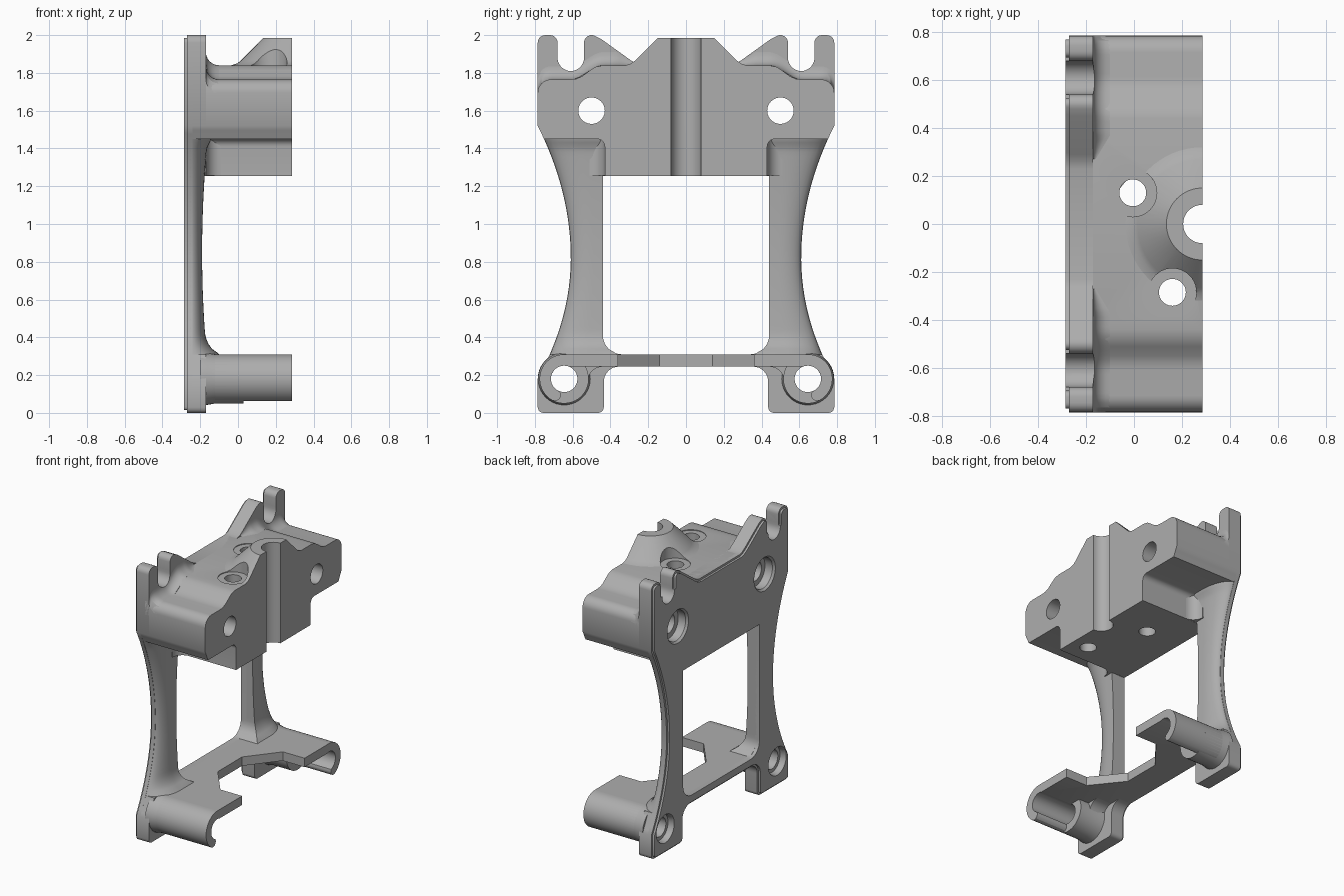
import bpy, bmesh
from math import sin, cos, pi, sqrt

old = bpy.data.objects.get("Cube")
if old:
    bpy.data.objects.remove(old)

grey = bpy.data.materials.new("machined grey")
grey.use_nodes = True
GREY = (0.42, 0.42, 0.42, 1)
grey.diffuse_color = GREY
grey.node_tree.nodes["Principled BSDF"].inputs["Base Color"].default_value = GREY
parts, cutters = [], []


def loft(name, sections, group=parts, chamfer=0):
    """Skin a row of matching closed sections and cap both ends."""
    bm = bmesh.new()
    rings = [[bm.verts.new(p) for p in s] for s in sections]
    n = len(rings[0])
    for a, b in zip(rings, rings[1:]):
        for i in range(n):
            bm.faces.new((a[i], a[(i + 1) % n], b[(i + 1) % n], b[i]))
    cap = bm.faces.new(rings[0])
    bm.faces.new(rings[-1][::-1])
    bmesh.ops.recalc_face_normals(bm, faces=bm.faces)
    if chamfer:
        bmesh.ops.bevel(bm, geom=cap.edges[:], offset=chamfer, segments=2,
                        affect='EDGES', clamp_overlap=False)
    me = bpy.data.meshes.new(name)
    bm.to_mesh(me)
    bm.free()
    me.materials.append(grey)
    ob = bpy.data.objects.new(name, me)
    bpy.context.scene.collection.objects.link(ob)
    ob.hide_render = group is cutters
    group.append(ob)
    return ob


def prism_x(name, pts, x0, x1, group=parts, chamfer=0):
    return loft(name, [[(x, y, z) for y, z in pts] for x in (x0, x1)], group, chamfer)


def mirrored(half):
    return half + [(-y, z) for y, z in reversed(half) if y > 0]


def arc(cy, cz, r, a0, a1, n=10):
    return [(cy + r * cos(pi / 180 * (a0 + (a1 - a0) * i / n)),
             cz + r * sin(pi / 180 * (a0 + (a1 - a0) * i / n))) for i in range(n + 1)]


def bore(name, centre, axis, stations):
    """Stepped round cutter along x or z."""
    secs = []
    for t, r in stations:
        ring = arc(*centre, r, 0, 360, 40)[:-1]
        secs.append([(t, u, v) if axis == 'x' else (u, v, t) for u, v in ring])
    loft(name, secs, cutters)


def fillet_depth(r, d):
    """Height of a round of radius r at distance d from its centre."""
    return sqrt(max(0, r * r - d * d))


def waist(z):
    """Outer edge of the legs."""
    t = (z - 0.82) / (0.70 if z > 0.82 else 0.64)
    return 0.61 + 0.175 * min(1, t * t)


def side(z0, z1, n):
    return [(waist(z0 + (z1 - z0) * i / n), z0 + (z1 - z0) * i / n) for i in range(n + 1)]


# Outlines of the back plate, half of each
crown = [(0, 1.84), (.23, 1.84), (.26, 1.847), (.29, 1.865), (.45, 1.98)] \
    + arc(.5, 1.96, .04, 120, 0, 6) + [(.54, 1.9), (.68, 1.9)] \
    + arc(.72, 1.96, .04, 180, 90, 5) + arc(.745, 1.96, .04, 90, 0, 5)
foot = [(.785, .03)] + arc(.755, .03, .03, -30, -90, 3) \
    + arc(.465, .03, .03, 270, 180, 4) + arc(.355, .165, .08, 0, 90, 8)

back_plate = prism_x("back_plate", mirrored(crown + side(1.52, .18, 30) + foot + [(0, .245)]),
                     -.285, -.24, chamfer=.015)
prism_x("upper_plate", mirrored(crown + side(1.52, 1.45, 3) + [(0, 1.45)]), -.26, -.17)

# Upper block with the deeper middle
block = [(0, 1.84), (.44, 1.84), (.48, 1.832), (.51, 1.812), (.55, 1.782), (.58, 1.769), (.61, 1.765)] \
    + arc(.715, 1.695, .07, 90, 0, 8) + side(1.52, 1.45, 3) \
    + arc(.47, 1.41, .04, 90, 180, 6) + [(.43, 1.255), (0, 1.255)]
prism_x("upper_block", mirrored(block), -.25, .285)

# Half cone on top of the block
loft("cone_boss", [[(.285 - r * sin(pi * i / 32), -r * cos(pi * i / 32), z) for i in range(33)]
                   for z, r in ((1.8, .33), (1.84, .32), (1.85, .29), (1.865, .27), (1.985, .15))])


def block_top(y):
    t = min(1, max(0, (y - .44) / .17))
    drop = 0 if y < .715 else .07 - fillet_depth(.07, y - .715)
    return 1.84 - .075 * t * t * (3 - 2 * t) - drop


for s, tag in ((1, "left"), (-1, "right")):
    # Blend between plate and block top
    secs = []
    for i in range(27):
        y = .27 + .515 * i / 26
        h, r = block_top(y), min(.07, .01 + .06 * i / 5)
        secs.append([(-.2, s * y, h - .03), (-.2, s * y, h + r)]
                    + [(-.17 + r + u, s * y, h + r + v) for u, v in arc(0, 0, r, 180, 270, 6)]
                    + [(-.17 + r, s * y, h - .03)])
    loft(tag + "_top_blend", secs)

    # Corner blend where the deep middle meets the leg
    corner = [(-.25, .3), (-.25, .5)] + arc(-.09, .51, .08, 180, 270, 8) + [(-.09, .3)]
    loft(tag + "_corner_blend", [[(x, s * y, z) for x, y in corner] for z in (1.256, 1.46)])

    # Waisted leg, rounded towards its outer edge
    secs = []
    for i in range(49):
        z = .29 + 1.19 * i / 48
        low = max(0, min(.1, .41 - z))
        yi = .34 + fillet_depth(.1, low)
        flare = max(0, min(.12, .43 - z))
        lift = max(0, min(.05, z - 1.40))
        xi = -.19 + .03 * ((z - .85) / .6) ** 2 + .09 * (1 - fillet_depth(1, flare / .121)) + lift * .4
        yo, ym = waist(z), .44 + .3 * (waist(z) - .44)
        front = [(-.25 + (xi + .25) * sin(pi / 2 * k / 8), ym + (yo - ym) * cos(pi / 2 * k / 8))
                 for k in range(9)]
        sec = [(-.26, yi), (-.26, yo)] + front + [(xi, yi)]
        secs.append([(x, s * y, z) for x, y in sec])
    loft(tag + "_leg", secs)

    # Foot plate, solid tube root and open hook
    pts = side(.31, .18, 5) + foot + [(.355, .31)]
    prism_x(tag + "_foot", [(s * y, z) for y, z in pts], -.26, -.17)
    loft(tag + "_tube_root", [[(x, s * y, z) for y, z in arc(.645, .18, r, 0, 360, 40)[:-1]]
                              for x, r in ((-.2, .14), (-.165, .138), (-.12, .13), (.03, .13))])
    hook = arc(.645, .18, .13, 90, -60, 24) + arc(.694, .095, .032, -60, -240, 6)[1:-1] \
        + arc(.645, .18, .07, -60, 90, 20)
    prism_x(tag + "_hook", [(s * y, z) for y, z in hook], -.18, .285)
    # Web rounding the root into the shelf
    web = [(.645, .25), (.645, .1), (.53, .12)] + arc(.44, .165, .08, 0, 90, 8)[1:]
    prism_x(tag + "_root_web", [(s * y, z) for y, z in web], -.2, -.05)

    # Cutters for the bolt holes and the open slot
    bore(tag + "_upper_bore", (s * .5, 1.6), 'x',
         ((-.3, .135), (-.27, .11), (-.21, .11), (-.21, .07), (.3, .07)))
    bore(tag + "_lower_bore", (s * .645, .18), 'x',
         ((-.3, .11), (-.27, .095), (-.24, .095), (-.24, .07), (.3, .07)))
    slot = arc(.61, 1.88, .07, 180, 360, 16) + [(.68, 2.1), (.54, 2.1)]
    prism_x(tag + "_slot", [(s * y, z) for y, z in slot], -.3, -.05, cutters)

# Notched shelf joining the feet
shelf = [(-.065, .14), (.11, .36), (.285, .36), (.285, .645), (-.25, .645)]
outline = shelf + [(x, -y) for x, y in reversed(shelf)]
loft("shelf", [[(x, y, z) for x, y in outline] for z in (.245, .31)])

# Upright holes through the block
bore("centre_groove", (.285, 0), 'z', ((1.2, .08), (2.1, .08)))
for i, c in enumerate(((-.005, .13), (.16, -.285))):
    bore("screw_bore_%d" % i, c, 'z', ((1.2, .056), (1.835, .056), (1.835, .1), (2.1, .1)))

# Window, cut from the back plate only
window = prism_x("window", mirrored([(0, 1.255), (.44, 1.255)] + arc(.34, .41, .1, 0, -90, 8) + [(0, .31)]),
                 -.4, -.1, cutters)


def overlaps(a, b):
    for k in range(3):
        p, q = [v.co[k] for v in a.data.vertices], [v.co[k] for v in b.data.vertices]
        if max(p) <= min(q) or max(q) <= min(p):
            return False
    return True


bpy.context.view_layer.update()
for ob in parts:
    bpy.context.view_layer.objects.active = ob
    for c in cutters:
        if (c is window and ob is not back_plate) or not overlaps(ob, c):
            continue
        mod = ob.modifiers.new("cut", 'BOOLEAN')
        mod.operation, mod.solver, mod.object = 'DIFFERENCE', 'EXACT', c
        bpy.ops.object.modifier_apply(modifier=mod.name)
for c in cutters:
    bpy.data.objects.remove(c)

bpy.ops.object.select_all(action='DESELECT')
for ob in parts:
    ob.select_set(True)
bpy.context.view_layer.objects.active = parts[0]
bpy.ops.object.shade_smooth_by_angle(angle=pi / 6)
